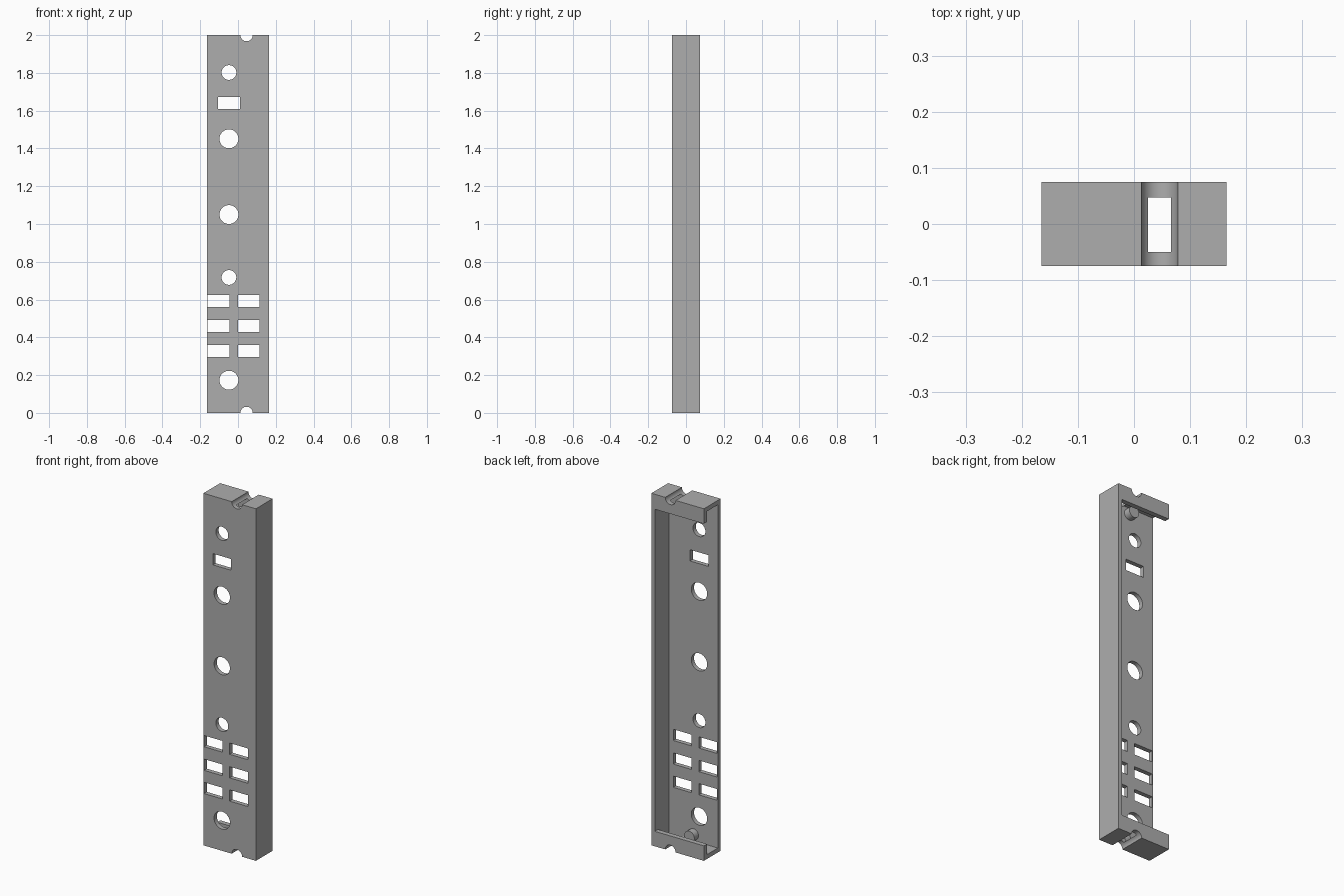
import bpy, bmesh, math
from mathutils import Matrix, Vector

old = bpy.data.objects.get("Cube")
if old:
    bpy.data.objects.remove(old, do_unlink=True)

W, D, H = 0.33, 0.15, 2.0          # outer size
FRONT_IN, BACK_IN = -0.05, 0.047   # inner faces of front wall and rear lips
END, LIP, SIDE = 0.025, 0.085, 0.143

grey = bpy.data.materials.new("plain grey")
grey.use_nodes = True
grey.diffuse_color = (0.42, 0.42, 0.42, 1)
grey.node_tree.nodes["Principled BSDF"].inputs["Base Color"].default_value = (0.42, 0.42, 0.42, 1)


def add_box(bm, x0, x1, y0, y1, z0, z1):
    lo, hi = Vector((x0, y0, z0)), Vector((x1, y1, z1))
    m = Matrix.Translation((lo + hi) / 2) @ Matrix.Diagonal((hi - lo).to_4d())
    bmesh.ops.create_cube(bm, size=1, matrix=m)


def add_rod(bm, x, z, r, y0, y1):
    m = Matrix.Translation((x, (y0 + y1) / 2, z)) @ Matrix.Rotation(math.pi / 2, 4, 'X')
    bmesh.ops.create_cone(bm, cap_ends=True, segments=48, radius1=r, radius2=r,
                          depth=y1 - y0, matrix=m)


def make(name, bm):
    bmesh.ops.recalc_face_normals(bm, faces=bm.faces)
    me = bpy.data.meshes.new(name)
    bm.to_mesh(me)
    bm.free()
    me.materials.append(grey)
    ob = bpy.data.objects.new(name, me)
    bpy.context.collection.objects.link(ob)
    return ob


def smooth(ob):
    bpy.ops.object.select_all(action='DESELECT')
    ob.select_set(True)
    bpy.context.view_layer.objects.active = ob
    bpy.ops.object.shade_smooth_by_angle(angle=math.radians(30))


def cut(ob, bm):
    cutter = make("cutter", bm)
    cutter.hide_render = True
    mod = ob.modifiers.new("cut", 'BOOLEAN')
    mod.operation, mod.solver, mod.object = 'DIFFERENCE', 'EXACT', cutter
    bpy.context.view_layer.objects.active = ob
    bpy.ops.object.modifier_apply(modifier=mod.name)
    bpy.data.objects.remove(cutter, do_unlink=True)


# Solid block
bm = bmesh.new()
add_box(bm, -W / 2, W / 2, -D / 2, D / 2, 0, H)
housing = make("housing", bm)

# Hollow: stepped profile open at the back and the right side, leaving end lips
bm = bmesh.new()
profile = [(FRONT_IN, END), (BACK_IN, END), (BACK_IN, LIP), (0.2, LIP)]
profile += [(y, H - z) for y, z in reversed(profile)]
face = bm.faces.new([bm.verts.new((-0.3, y, z)) for y, z in profile])
ext = bmesh.ops.extrude_face_region(bm, geom=[face])
bmesh.ops.translate(bm, vec=(SIDE + 0.3, 0, 0),
                    verts=[v for v in ext["geom"] if isinstance(v, bmesh.types.BMVert)])
cut(housing, bm)

# Round holes and rectangular windows in the front wall
bm = bmesh.new()
for z, r in ((1.802, 0.039), (1.451, 0.05), (1.05, 0.05), (0.717, 0.039), (0.173, 0.05)):
    add_rod(bm, -0.048, z, r, -0.1, -0.03)
windows = [(-0.105, 1.641)] + [(x, z) for x in (-0.161, 0.0) for z in (0.327, 0.459, 0.593)]
for x, z in windows:
    add_box(bm, x, x + 0.115, -0.1, -0.03, z - 0.032, z + 0.032)
cut(housing, bm)

# Half-round notches across both ends
bm = bmesh.new()
for z in (0, H):
    add_rod(bm, 0.0455, z, 0.0325, -0.2, 0.2)
cut(housing, bm)
smooth(housing)

# Short round bosses inside, on the front wall near each end
for name, z in (("lower_boss", 0.062), ("upper_boss", H - 0.062)):
    bm = bmesh.new()
    add_rod(bm, -0.012, z, 0.032, FRONT_IN - 0.005, -0.012)
    smooth(make(name, bm))
